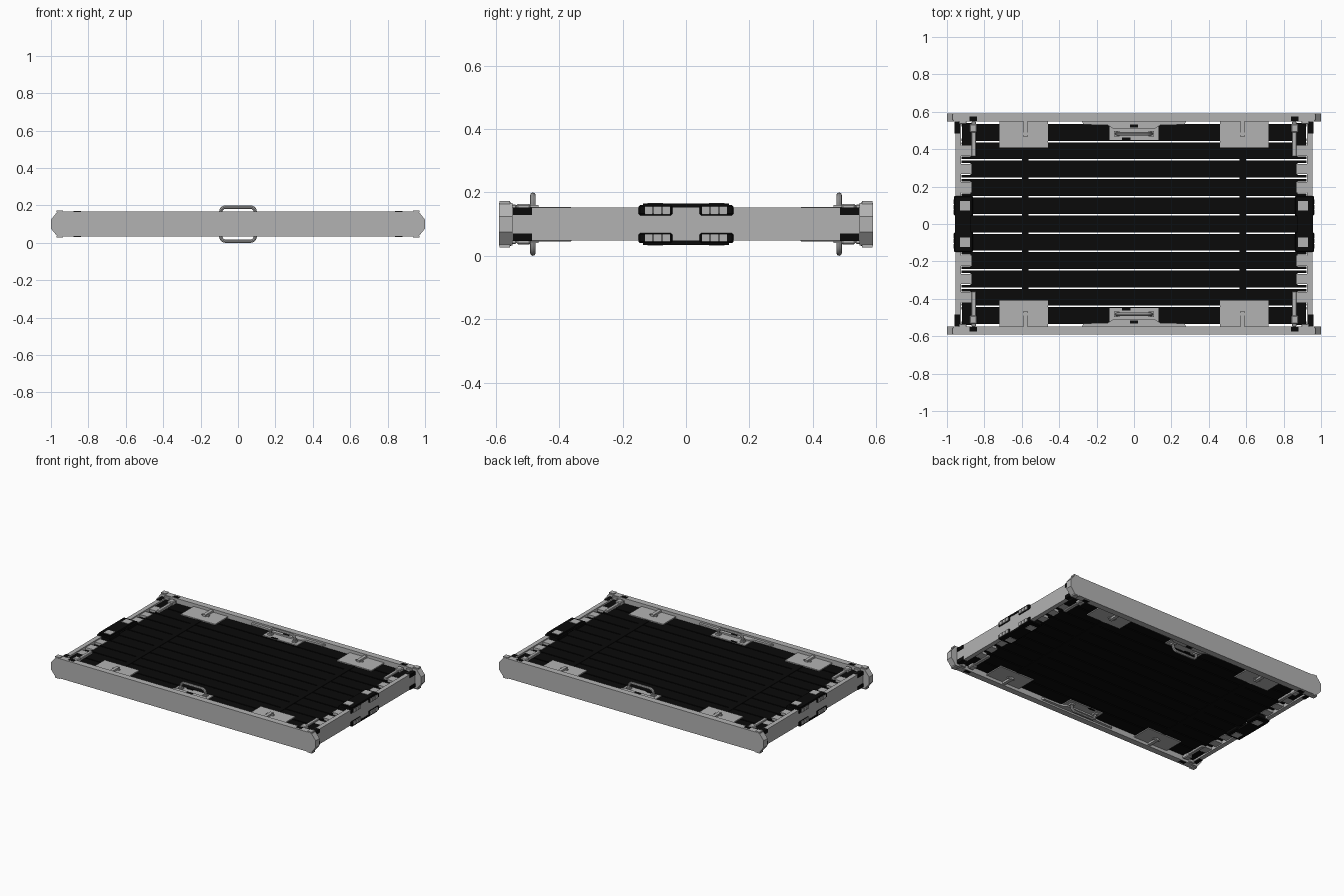
import bpy, bmesh, math
from mathutils import Vector

if "Cube" in bpy.data.objects:
    bpy.data.objects.remove(bpy.data.objects["Cube"])

ZC = 0.1  # mid height; the frame is mirrored above and below it


def material(name, v):
    m = bpy.data.materials.new(name)
    m.diffuse_color = (v, v, v, 1)
    m.use_nodes = True
    m.node_tree.nodes["Principled BSDF"].inputs["Base Color"].default_value = m.diffuse_color
    return m


GREY = material("light_grey_metal", 0.45)
BLACK = material("black_rubber", 0.003)


def finish(name, bm, mat):
    bmesh.ops.recalc_face_normals(bm, faces=bm.faces)
    me = bpy.data.meshes.new(name)
    bm.to_mesh(me)
    bm.free()
    me.materials.append(mat)
    ob = bpy.data.objects.new(name, me)
    bpy.context.collection.objects.link(ob)
    return ob


def signs(axis, mirror):
    return (1, -1) if axis in mirror else (1,)


def boxes(name, mat, spans, mirror="xyz", bevel=0):
    """Boxes given as x, y, z spans (z from mid height), repeated by mirroring."""
    bm = bmesh.new()
    for x0, x1, y0, y1, z0, z1 in spans:
        for sx in signs("x", mirror):
            for sy in signs("y", mirror):
                for sz in signs("z", mirror):
                    c = Vector((sx * (x0 + x1) / 2, sy * (y0 + y1) / 2, ZC + sz * (z0 + z1) / 2))
                    vs = bmesh.ops.create_cube(bm, size=1)["verts"]
                    for v in vs:
                        v.co = Vector((v.co.x * (x1 - x0), v.co.y * (y1 - y0), v.co.z * (z1 - z0))) + c
    ob = finish(name, bm, mat)
    if bevel:
        b = ob.modifiers.new("bevel", "BEVEL")
        b.width, b.segments = bevel, 1
    return ob


def prism(name, mat, pts, offset):
    """Outline given as 3D points, swept by offset."""
    bm = bmesh.new()
    f = bm.faces.new([bm.verts.new(p) for p in pts])
    new = bmesh.ops.extrude_face_region(bm, geom=[f])["geom"]
    bmesh.ops.translate(bm, vec=offset, verts=[g for g in new if isinstance(g, bmesh.types.BMVert)])
    return finish(name, bm, mat)


# Long rails with pointed ends
rail = [(0.965, 0.067), (1.0, 0.024), (1.0, -0.024), (0.965, -0.067)]
rail += [(-x, -z) for x, z in rail]
for side, y in (("front", -0.59), ("back", 0.548)):
    prism(side + "_rail", GREY, [(x, y, ZC + z) for x, z in rail], (0, 0.042, 0))

# Small lips and pads on the rail ends
boxes("rail_end_lip", GREY, [(0.935, 0.97, 0.555, 0.588, 0.064, 0.073)])
boxes("rail_end_pad", BLACK, [(0.84, 0.88, 0.552, 0.575, 0.064, 0.069)])

# End panels
boxes("end_panel", GREY, [(0.925, 0.955, -0.548, 0.548, -0.052, 0.052)], "x")
boxes("end_panel_corner_pad", BLACK, [(0.93, 0.959, 0.485, 0.545, 0.029, 0.053)])

# Slats with open gaps between them
PITCH = 0.098
rows = [i * PITCH for i in range(-5, 6)]
boxes("slats", BLACK, [(-0.875, 0.875, y - 0.045, y + 0.045, -0.04, 0.04) for y in rows], "")
boxes("slat_cross_bar", BLACK, [(0.563, 0.598, -0.548, 0.548, -0.043, 0.043)], "x")

# Slat ends: alternating grey blocks and black tenons
boxes("slat_end_block", GREY,
      [(0.868, 0.926, y - 0.028, y + 0.028, 0.0, 0.044) for y in rows if 0.15 < abs(y) < 0.42], "xz")
boxes("slat_end_tenon", BLACK,
      [(0.872, 0.922, y - 0.045, y - 0.032, -0.03, 0.03) for y in rows]
      + [(0.872, 0.922, y + 0.032, y + 0.045, -0.03, 0.03) for y in rows], "x")
boxes("corner_filler", BLACK, [(0.868, 0.92, 0.42, 0.54, -0.045, 0.045)], "xy")

# Corner latches
boxes("corner_latch_bar", GREY, [(0.845, 0.868, 0.36, 0.548, 0.03, 0.054)], bevel=0.003)
boxes("corner_latch_block", GREY, [(0.84, 0.88, 0.49, 0.535, 0.03, 0.064)], bevel=0.005)
boxes("corner_latch_bolt", GREY, [(0.895, 0.935, 0.535, 0.55, 0.02, 0.062)], bevel=0.003)

# Mounting plates along the rails, with their clips
boxes("mounting_plate", GREY, [(0.46, 0.72, 0.41, 0.55, 0.04, 0.047)])
boxes("plate_clip", GREY, [(0.57, 0.592, 0.465, 0.55, 0.046, 0.06),
                           (0.555, 0.607, 0.475, 0.488, 0.046, 0.053)])
boxes("handle_plate", GREY, [(-0.13, 0.13, 0.45, 0.55, 0.04, 0.046)], "yz")
boxes("handle_plate_slot", BLACK, [(-0.022, 0.022, 0.515, 0.532, 0.044, 0.0575),
                                  (-0.065, -0.02, 0.449, 0.462, 0.044, 0.048)], "yz")

# Handle brackets and carrying handles
bracket = [(-0.28, 0.55), (-0.27, 0.532), (-0.14, 0.528), (-0.11, 0.508),
           (0.11, 0.508), (0.14, 0.528), (0.27, 0.532), (0.28, 0.55)]
for sy, side in ((-1, "front"), (1, "back")):
    for sz, level in ((-1, "lower"), (1, "upper")):
        prism(f"{side}_{level}_handle_bracket", GREY,
              [(x, sy * y, ZC + sz * 0.044) for x, y in bracket], (0, 0, sz * 0.012))
        # Round-cornered tube
        cu = bpy.data.curves.new("handle", "CURVE")
        cu.dimensions, cu.bevel_depth, cu.bevel_resolution = "3D", 0.009, 2
        cu.use_fill_caps = True
        arc = [(0.067 + 0.025 * math.cos(a), 0.066 + 0.025 * math.sin(a))
               for a in (math.radians(d) for d in range(0, 91, 18))]
        path = [(0.092, 0.04)] + arc
        path += [(-x, z) for x, z in reversed(path)]
        sp = cu.splines.new("POLY")
        sp.points.add(len(path) - 1)
        for p, (x, z) in zip(sp.points, path):
            p.co = (x, sy * 0.483, ZC + sz * z, 1)
        cu.materials.append(GREY)
        ob = bpy.data.objects.new(f"{side}_{level}_handle", cu)
        bpy.context.collection.objects.link(ob)
        bpy.ops.object.select_all(action="DESELECT")
        ob.select_set(True)
        bpy.context.view_layer.objects.active = ob
        bpy.ops.object.convert(target="MESH")
        bpy.ops.object.shade_smooth_by_angle()
        # Feet of the handle
        boxes(f"{side}_{level}_handle_foot", GREY,
              [(0.078, 0.106, sy * 0.483 - 0.014, sy * 0.483 + 0.014,
                sz * 0.05 - 0.006, sz * 0.05 + 0.006)], "x")

# End clamps: two blocks per edge joined by a bridge
boxes("end_clamp_block", BLACK, [(0.86, 0.962, 0.043, 0.15, 0.028, 0.06)], bevel=0.005)
boxes("end_clamp_bridge", BLACK, [(0.872, 0.957, -0.135, 0.135, 0.052, 0.065)], "xz")
boxes("end_clamp_top_window", GREY, [(0.878, 0.93, 0.072, 0.122, 0.058, 0.0675)])
boxes("end_clamp_side_window", GREY,
      [(0.958, 0.965, y, y + 0.024, 0.031, 0.055) for y in (0.05, 0.078, 0.106)])
